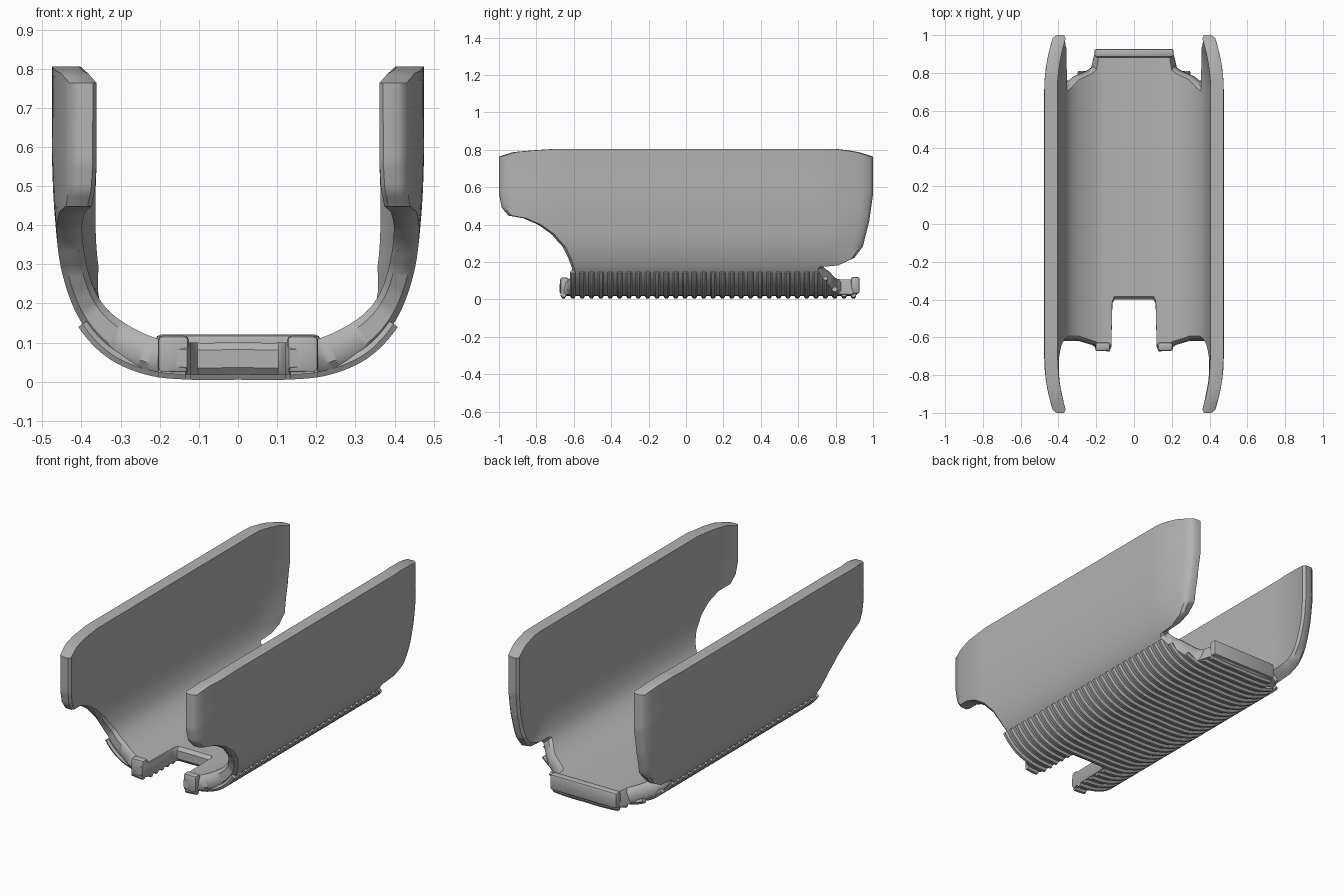
import bpy, bmesh, math
from mathutils import Vector

if "Cube" in bpy.data.objects:
    bpy.data.objects.remove(bpy.data.objects["Cube"])

grey = bpy.data.materials.new("plain grey")
grey.use_nodes = True
grey.diffuse_color = (0.45, 0.45, 0.45, 1)
grey.node_tree.nodes["Principled BSDF"].inputs["Base Color"].default_value = grey.diffuse_color

# Half cross-section (x, z), from floor centre to top of the wall
OUTER = [(0, .018), (.12, .018), (.23, .03), (.33, .075), (.405, .16),
         (.45, .28), (.468, .42), (.475, .56), (.475, .68), (.475, .805)]
INNER = [(0, .1), (.12, .1), (.2, .108), (.29, .15), (.35, .205),
         (.385, .29), (.403, .42), (.406, .56), (.406, .68), (.406, .805)]
TOP = len(OUTER) - 1

# Front and back ends (station along section, y)
FRONT = [(0, -.4), (.85, -.4), (.95, -.42), (1, -.65), (1.1, -.675), (1.6, -.67),
         (2, -.64), (3, -.61), (4, -.61), (4.5, -.63), (5, -.66), (5.5, -.72),
         (5.85, -.79), (6.1, -.87), (6.2, -.95), (6.5, -.985), (7, -1),
         (8.6, -1), (8.8, -.92), (9, -.7)]
BACK = [(0, .92), (1.6, .92), (1.85, .9), (2, .83), (2.3, .81), (3, .78),
        (3.6, .74), (4, .72), (4.12, .73), (4.2, .83), (4.5, .9), (5, .945),
        (6, .98), (7, 1), (8.6, 1), (8.8, .92), (9, .8)]


def limit(keys, u):
    for (a, ya), (b, yb) in zip(keys, keys[1:]):
        if u <= b:
            return ya + (yb - ya) * (u - a) / (b - a)
    return keys[-1][1]


def section(points, u):
    """Smooth point on the section at station u."""
    i = min(int(u), TOP - 1)
    t = u - i
    a, b, c, d = [Vector(points[max(0, min(TOP, k))]) for k in range(i - 1, i + 3)]
    if i == 0:
        a = Vector((-c.x, c.y))
    return b + (c - a) * t / 2 + (a * 2 - b * 5 + c * 4 - d) * t * t / 2 \
        + (b * 3 - a - c * 3 + d) * t ** 3 / 2


def point(u, y, depth):
    """Surface point; depth 0 is outside, 1 is inside. Wall ends curve inward."""
    p = section(OUTER, u).lerp(section(INNER, u), depth)
    bend = .05 * max(0, (abs(y) - .7) / .3) ** 2 * min(1, max(0, (u - 3.5) / 1.5))
    return Vector((p.x - bend, y, p.y))


def finish(obj, angle=40):
    obj.data.materials.clear()
    obj.data.materials.append(grey)
    bpy.ops.object.select_all(action='DESELECT')
    obj.select_set(True)
    bpy.context.view_layer.objects.active = obj
    bpy.ops.object.shade_smooth_by_angle(angle=math.radians(angle))


def mesh_object(name, bm):
    bmesh.ops.recalc_face_normals(bm, faces=bm.faces)
    mesh = bpy.data.meshes.new(name)
    bm.to_mesh(mesh)
    bm.free()
    obj = bpy.data.objects.new(name, mesh)
    bpy.context.collection.objects.link(obj)
    return obj


# Open U-shaped shell with rounded rims
ROWS, RIM = 48, .016
stations = sorted({round(k / 8, 4) for k in range(TOP * 8 + 1)}
                  | {u for u, y in FRONT + BACK})
stations = [-u for u in reversed(stations) if u > 0] + stations
bm = bmesh.new()
loops = []
for s in stations:
    u = abs(s)
    y0, y1 = limit(FRONT, u), limit(BACK, u)
    ys = [y0 + RIM + (y1 - y0 - 2 * RIM) * k / ROWS for k in range(ROWS + 1)]
    ring = [point(u, y, 0) for y in ys]
    ring += [point(u, y1, d) for d in (.22, .78)]
    ring += [point(u, y, 1) for y in reversed(ys)]
    ring += [point(u, y0, d) for d in (.78, .22)]
    side = -1 if s < 0 else 1
    loops.append([bm.verts.new((p.x * side, p.y, p.z)) for p in ring])
for a, b in zip(loops, loops[1:]):
    for k in range(len(a)):
        n = (k + 1) % len(a)
        bm.faces.new((a[k], a[n], b[n], b[k]))
for ring in (loops[0], loops[-1]):
    for k in range(ROWS):
        m = 2 * ROWS + 3 - k
        bm.faces.new((ring[k], ring[k + 1], ring[m - 1], ring[m]))
    bm.faces.new(ring[ROWS:ROWS + 4])
    bm.faces.new((ring[-2], ring[-1], ring[0], ring[-3]))
finish(mesh_object("shell", bm))

# Grip ribs wrapped around the underside
ribs = bpy.data.curves.new("grip_ribs", 'CURVE')
ribs.dimensions = '3D'
ribs.bevel_depth = .015
ribs.bevel_resolution = 1
ribs.use_fill_caps = True


def add_rib(points):
    if len(points) < 2:
        return
    spline = ribs.splines.new('POLY')
    spline.points.add(len(points) - 1)
    for target, p in zip(spline.points, points):
        target.co = (*p, 1)


for k in range(32):
    y = -.655 + k * .05
    run = []
    for j in range(-31, 32):
        u = abs(j) / 8
        if limit(FRONT, u) < y < limit(BACK, u):
            p = point(u, y, 0)
            run.append((math.copysign(p.x, j), y, p.z))
        else:
            add_rib(run)
            run = []
    add_rib(run)
rib_obj = bpy.data.objects.new("grip_ribs", ribs)
bpy.context.collection.objects.link(rib_obj)
bpy.ops.object.select_all(action='DESELECT')
rib_obj.select_set(True)
bpy.context.view_layer.objects.active = rib_obj
bpy.ops.object.convert(target='MESH')
finish(bpy.context.view_layer.objects.active, 50)


# Raised lips on the end tabs
def lip(name, centre, size):
    bm = bmesh.new()
    bmesh.ops.create_cube(bm, size=1)
    for v in bm.verts:
        v.co = Vector(v.co[k] * size[k] + centre[k] for k in range(3))
    bmesh.ops.bevel(bm, geom=bm.edges[:], offset=.012, segments=2,
                    profile=.5, affect='EDGES')
    finish(mesh_object(name, bm))


lip("back_lip", (0, .905, .075), (.42, .045, .09))
for name, side in (("left_front_lip", 1), ("right_front_lip", -1)):
    lip(name, (side * .165, -.65, .07), (.08, .045, .095))
